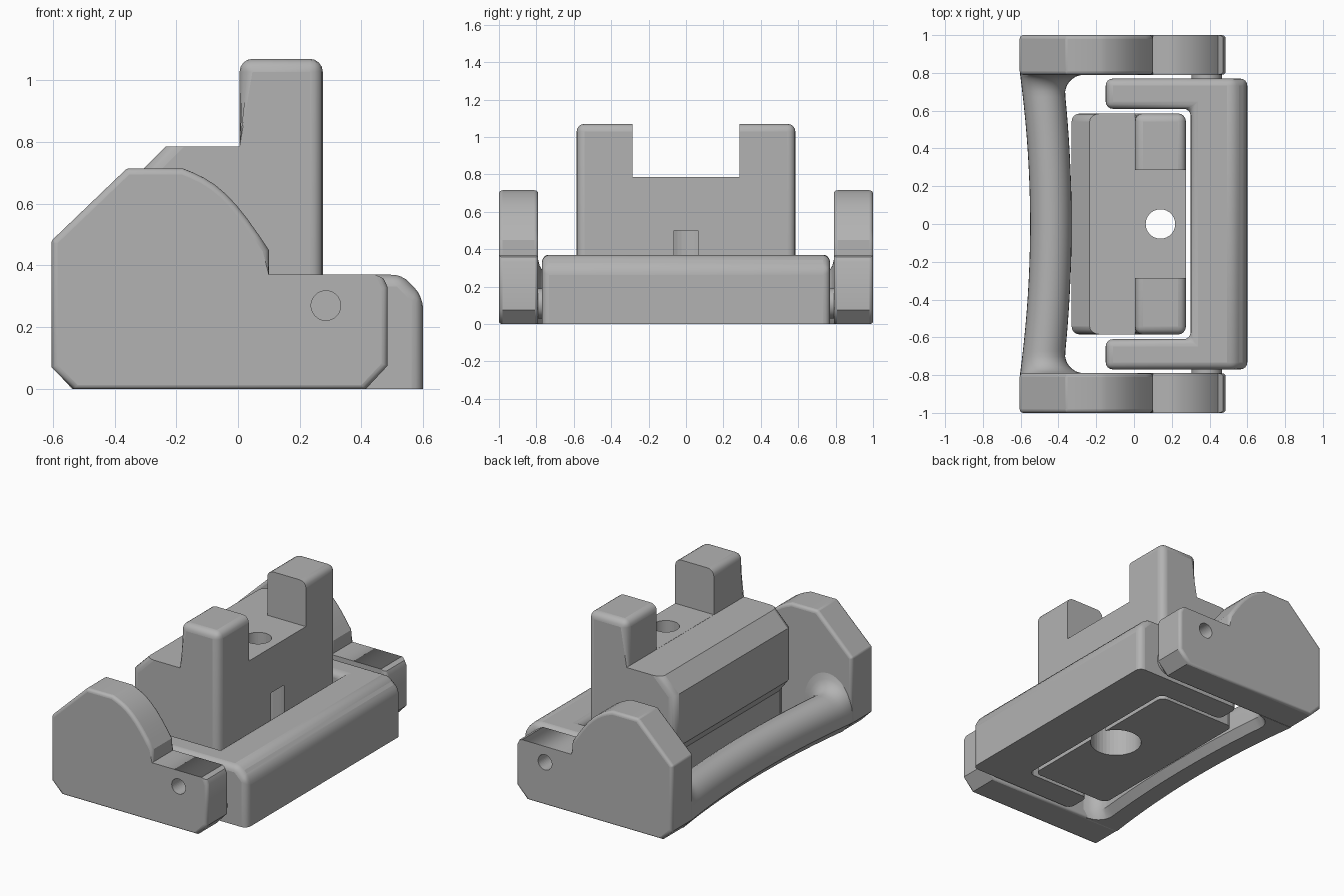
import bpy, bmesh
from math import sin, cos, pi, sqrt, radians
from mathutils import Vector

cube = bpy.data.objects.get("Cube")
if cube:
    bpy.data.objects.remove(cube)

GREY = (0.45, 0.45, 0.45, 1)
mat = bpy.data.materials.new("plain grey")
mat.use_nodes = True
mat.diffuse_color = GREY
mat.node_tree.nodes["Principled BSDF"].inputs["Base Color"].default_value = GREY


def add_object(name, bm):
    bmesh.ops.recalc_face_normals(bm, faces=bm.faces)
    mesh = bpy.data.meshes.new(name)
    bm.to_mesh(mesh)
    bm.free()
    ob = bpy.data.objects.new(name, mesh)
    bpy.context.collection.objects.link(ob)
    mesh.materials.append(mat)
    return ob


def extrude(points, vec):
    bm = bmesh.new()
    face = bm.faces.new([bm.verts.new(p) for p in points])
    new = bmesh.ops.extrude_face_region(bm, geom=[face])["geom"]
    bmesh.ops.translate(bm, vec=vec, verts=[v for v in new if isinstance(v, bmesh.types.BMVert)])
    bmesh.ops.recalc_face_normals(bm, faces=bm.faces)
    return bm


def weight(bm, rule):
    """Mark the edges to round; rule gives the bevel share of an edge."""
    layer = bm.edges.layers.float.new("bevel_weight_edge")
    for e in bm.edges:
        if e.calc_face_angle(0) > radians(25):
            e[layer] = rule((e.verts[0].co + e.verts[1].co) / 2, e)


def bevel(ob, width, segments=4):
    m = ob.modifiers.new("rounding", "BEVEL")
    m.limit_method = "WEIGHT"
    m.width = width
    m.segments = segments


def cut(ob, cutter):
    m = ob.modifiers.new("cut", "BOOLEAN")
    m.object = cutter
    m.solver = "EXACT"
    cutter.hide_render = True
    cutter.hide_viewport = True
    cutter.display_type = "WIRE"


def cylinder(name, radius, lo, hi):
    lo, hi = Vector(lo), Vector(hi)
    bm = bmesh.new()
    bmesh.ops.create_cone(bm, cap_ends=True, segments=40, radius1=radius, radius2=radius, depth=(hi - lo).length)
    bm.transform((hi - lo).to_track_quat("Z", "Y").to_matrix().to_4x4())
    bmesh.ops.translate(bm, vec=(lo + hi) / 2, verts=bm.verts)
    return add_object(name, bm)


def smooth(ob, angle=30):
    bpy.ops.object.select_all(action="DESELECT")
    ob.select_set(True)
    bpy.context.view_layer.objects.active = ob
    bpy.ops.object.shade_smooth_by_angle(angle=radians(angle))


# Side plates with a curved cam edge and a pin hole
plate = [(-.605, .07), (-.535, 0), (.415, 0), (.485, .075), (.485, .33),
         (.472, .358), (.445, .37), (.1, .37), (.1, .45)]
for i in range(1, 9):
    t = i / 8
    plate.append((.1 - .28 * t, .45 + .265 * t + .05 * sin(pi * t)))
plate += [(-.36, .715), (-.605, .48)]


def plate_rule(c, e):
    along_y = abs(e.verts[0].co.y - e.verts[1].co.y) > .1
    if c.z < .01:
        return 0 if along_y else .6
    if along_y:
        return .4 if c.z > .47 and c.x < -.3 else 0
    flat_step = abs(c.z - .37) < .01 and c.x < .46
    return 0 if flat_step else 1


for side, label in ((-1, "front"), (1, "back")):
    bm = extrude([(x, side * .79, z) for x, z in plate], (0, side * .21, 0))
    weight(bm, plate_rule)
    ob = add_object(label + "_side_plate", bm)
    bevel(ob, .032)
    cut(ob, cylinder(label + "_pin_hole_cutter", .048, (.285, side * .7, .27), (.285, side * 1.1, .27)))
    smooth(ob)
    smooth(cylinder(label + "_spacer_boss", .08, (.385, side * .75, .11), (.385, side * .795, .11)))

# Waisted handle bar, flaring into both plates
bm = bmesh.new()
rings = []
N = 44
for i in range(N + 1):
    y = -.8 * cos(pi * i / N)
    a = min(abs(y), .79)
    t = max(0, (a - .69) / .1)
    flare = .1 * (1 - sqrt(max(0, 1 - t * t)))
    left = -.55 - .053 * (a / .79) ** 2
    right = -.33 - .035 * min(1, a / .69) ** 2 + flare
    mid, half = (left + right) / 2, (right - left) / 2
    top = .25 + flare
    section = [(left, .07), (left + .065, 0), (right - .04, 0), (right, .05)]
    section += [(mid + half * cos(pi * k / 16), .13 + (top - .13) * sin(pi * k / 16)) for k in range(17)]
    rings.append([bm.verts.new((x, y, z)) for x, z in section])
for a, b in zip(rings, rings[1:]):
    for k in range(len(a)):
        j = (k + 1) % len(a)
        bm.faces.new((a[k], a[j], b[j], b[k]))
bm.faces.new(rings[0])
bm.faces.new(rings[-1])
smooth(add_object("handle_bar", bm), 35)

# U-shaped bracket around the block
half = [(.6, .77), (-.15, .77), (-.15, .61), (.3, .61)]
outline = half + [(x, -y) for x, y in reversed(half)]
bm = extrude([(x, y, 0) for x, y in outline], (0, 0, .37))
rim = [e for e in bm.edges if all(v.co.x > .59 and v.co.z > .36 for v in e.verts)]
bmesh.ops.bevel(bm, geom=rim, offset=.07, segments=1, affect="EDGES")
weight(bm, lambda c, e: 0 if c.z < .01 else 1)
ob = add_object("u_bracket", bm)
bevel(ob, .038)
smooth(ob)

# Centre block with two towers, an undercut and a stepped bore
block = [(-.27, 0), (.275, 0), (.275, 1.07), (.005, 1.07), (.005, .785),
         (-.235, .785), (-.33, .69), (-.33, .36), (-.27, .28)]


def block_rule(c, e):
    along_y = abs(e.verts[0].co.y - e.verts[1].co.y) > .1
    if along_y:
        return 1 if c.z > 1 else 0
    return 0 if c.z < .01 or abs(c.z - .785) < .01 else 1


bm = extrude([(x, -.585, z) for x, z in block], (0, 1.17, 0))
weight(bm, block_rule)
ob = add_object("centre_block", bm)
bevel(ob, .042)
bm = extrude([(x, y, .786) for x, y in ((-.1, -.285), (.4, -.285), (.4, .285), (-.1, .285))], (0, 0, .5))
cut(ob, add_object("tower_gap_cutter", bm))
cut(ob, cylinder("bore_cutter", .078, (.14, 0, -.1), (.14, 0, 1)))
cut(ob, cylinder("counterbore_cutter", .15, (.14, 0, -.1), (.14, 0, .5)))
smooth(ob)
